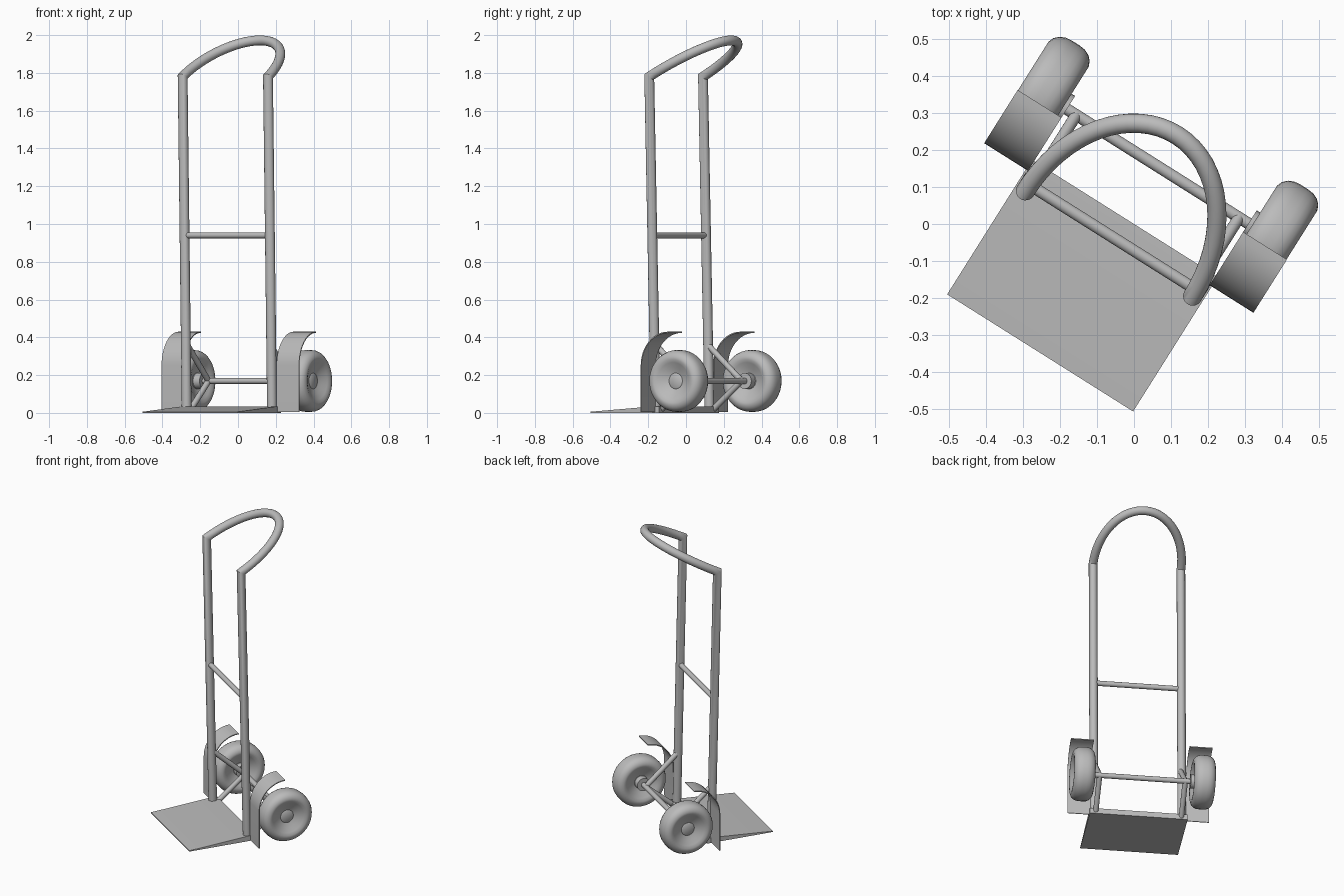
import bpy, bmesh, math
from mathutils import Vector, Matrix

if "Cube" in bpy.data.objects:
    bpy.data.objects.remove(bpy.data.objects["Cube"])

# Local frame: u across, v backwards; the whole truck is turned about z
TURN = Matrix.Rotation(math.radians(-32.2), 4, 'Z') @ Matrix.Translation((-0.029, 0, 0))

grey = bpy.data.materials.new("grey_metal")
grey.diffuse_color = (0.5, 0.5, 0.5, 1)
grey.use_nodes = True
grey.node_tree.nodes["Principled BSDF"].inputs["Base Color"].default_value = grey.diffuse_color


def finish(name, bm, angle=35):
    bmesh.ops.recalc_face_normals(bm, faces=bm.faces)
    me = bpy.data.meshes.new(name)
    bm.to_mesh(me)
    bm.free()
    me.transform(TURN)
    me.materials.append(grey)
    ob = bpy.data.objects.new(name, me)
    bpy.context.collection.objects.link(ob)
    bpy.ops.object.select_all(action='DESELECT')
    ob.select_set(True)
    bpy.context.view_layer.objects.active = ob
    bpy.ops.object.shade_smooth_by_angle(angle=math.radians(angle))
    return ob


def tube(name, path, r, sides=20):
    """Round tube along a path with mitred corners."""
    pts = [Vector(p) for p in path]
    bm = bmesh.new()
    d = (pts[1] - pts[0]).normalized()
    a = d.orthogonal().normalized()
    b = d.cross(a)
    ring = [pts[0] + r * (math.cos(t) * a + math.sin(t) * b)
            for t in (2 * math.pi * i / sides for i in range(sides))]
    prev = [bm.verts.new(p) for p in ring]
    bm.faces.new(prev)
    for i in range(1, len(pts)):
        d = (pts[i] - pts[i - 1]).normalized()
        n = d if i == len(pts) - 1 else d + (pts[i + 1] - pts[i]).normalized()
        ring = [p + d * ((pts[i] - p).dot(n) / d.dot(n)) for p in ring]
        cur = [bm.verts.new(p) for p in ring]
        for k in range(sides):
            j = (k + 1) % sides
            bm.faces.new((prev[k], prev[j], cur[j], cur[k]))
        prev = cur
    bm.faces.new(prev)
    return finish(name, bm)


def extrude_profile(name, profile, u0, u1):
    """Closed (v, z) outline extruded across u."""
    bm = bmesh.new()
    face = bm.faces.new([bm.verts.new((u0, v, z)) for v, z in profile])
    ext = bmesh.ops.extrude_face_region(bm, geom=[face])["geom"]
    bmesh.ops.translate(bm, vec=(u1 - u0, 0, 0),
                        verts=[e for e in ext if isinstance(e, bmesh.types.BMVert)])
    return finish(name, bm)


def lathe(name, profile, center, sides=40):
    """(radius, u) profile spun about the axle direction."""
    bm = bmesh.new()
    verts = [bm.verts.new((w, 0, r)) for r, w in profile]
    edges = [bm.edges.new(e) for e in zip(verts, verts[1:])]
    bmesh.ops.spin(bm, geom=verts + edges, cent=(0, 0, 0), axis=(1, 0, 0),
                   angle=2 * math.pi, steps=sides, use_duplicate=False)
    bmesh.ops.remove_doubles(bm, verts=bm.verts, dist=1e-5)
    bmesh.ops.translate(bm, vec=center, verts=bm.verts)
    return finish(name, bm)


HALF = 0.267                  # rail offset from the middle
AXLE_V, AXLE_Z = 0.166, 0.169

# Rails and looped handle as one bent tube
loop = []
for i in range(33):
    t = math.pi * i / 32
    loop.append((-HALF * math.cos(t), -0.08 + 0.345 * math.sin(t), 1.78 + 0.192 * math.sin(t)))
tube("rails_and_handle", [(-HALF, -0.04, 0.01)] + loop + [(HALF, -0.04, 0.01)], 0.026)

# Cross bar and axle
tube("cross_bar", [(-HALF, -0.061, 0.94), (HALF, -0.061, 0.94)], 0.016)
tube("axle", [(-0.33, AXLE_V, AXLE_Z), (0.33, AXLE_V, AXLE_Z)], 0.016)

# Wedge-shaped toe plate
extrude_profile("toe_plate", [(-0.43, 0.0), (0.0, 0.0), (0.0, 0.035), (-0.03, 0.035), (-0.43, 0.006)],
                -0.297, 0.297)

# Fender outline: upright sheet curling back over the wheel
outer = [(-0.031, 0.005)]
inner = [(-0.026, 0.005)]
for i in range(13):
    t = math.pi / 2 * i / 12
    outer.append((0.139 - 0.17 * math.cos(t), 0.25 + 0.18 * math.sin(t)))
    inner.append((0.139 - 0.165 * math.cos(t), 0.25 + 0.174 * math.sin(t)))
fender = outer + inner[::-1]

# Wheel half profile, mirrored across its width
half = [(0.0, 0.034), (0.036, 0.034), (0.042, 0.03), (0.07, 0.04), (0.098, 0.056),
        (0.115, 0.064), (0.128, 0.064), (0.143, 0.058), (0.155, 0.046), (0.162, 0.03), (0.164, 0.012)]
wheel = half + [(r, -w) for r, w in reversed(half)]

for s, side in ((-1, "left"), (1, "right")):
    lathe(side + "_wheel", wheel, (s * 0.365, AXLE_V, AXLE_Z))
    lathe(side + "_washer", [(0, -0.02), (0.042, -0.02), (0.042, 0.02), (0, 0.02)],
          (s * 0.31, AXLE_V, AXLE_Z), 24)
    extrude_profile(side + "_fender", fender, s * 0.29, s * 0.43)
    for part, v, z in (("upper", -0.045, 0.36), ("lower", -0.01, 0.02)):
        tube(f"{side}_{part}_strut", [(s * 0.26, v, z), (s * 0.26, AXLE_V, AXLE_Z)], 0.016, 16)
